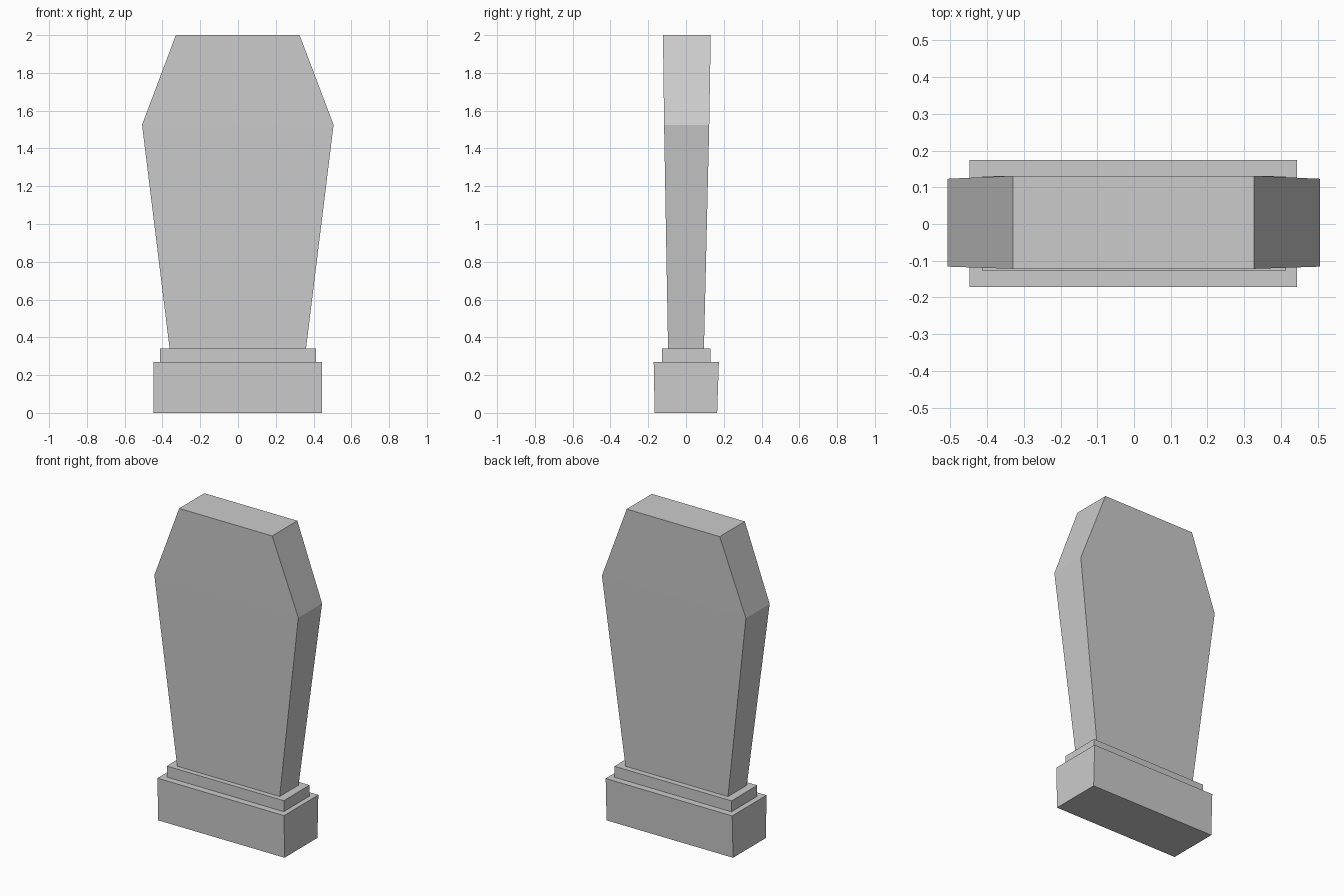
import bpy, bmesh

if "Cube" in bpy.data.objects:
    bpy.data.objects.remove(bpy.data.objects["Cube"])


def loft(name, levels):
    """Stack rectangular rings (z, x_min, x_max, y_min, y_max) into a closed solid."""
    bm = bmesh.new()
    rings = []
    for z, x0, x1, y0, y1 in levels:
        corners = ((x0, y0), (x1, y0), (x1, y1), (x0, y1))
        rings.append([bm.verts.new((x, y, z)) for x, y in corners])
    for low, high in zip(rings, rings[1:]):
        for i in range(4):
            j = (i + 1) % 4
            bm.faces.new((low[i], low[j], high[j], high[i]))
    bm.faces.new(rings[0][::-1])
    bm.faces.new(rings[-1])
    bmesh.ops.recalc_face_normals(bm, faces=bm.faces)
    mesh = bpy.data.meshes.new(name)
    bm.to_mesh(mesh)
    bm.free()
    obj = bpy.data.objects.new(name, mesh)
    bpy.context.collection.objects.link(obj)
    return obj


# Plinth, slightly wider in depth toward its top
loft("plinth", [(0.0, -0.447, 0.444, -0.166, 0.165),
                (0.27, -0.447, 0.444, -0.171, 0.174)])

# Thin step between plinth and slab
loft("step", [(0.27, -0.412, 0.412, -0.128, 0.131),
              (0.34, -0.412, 0.412, -0.128, 0.131)])

# Coffin-shaped headstone slab, thickening toward the top
loft("headstone", [(0.34, -0.362, 0.36, -0.095, 0.095),
                   (1.525, -0.508, 0.506, -0.116, 0.123),
                   (2.0, -0.329, 0.326, -0.122, 0.131)])
